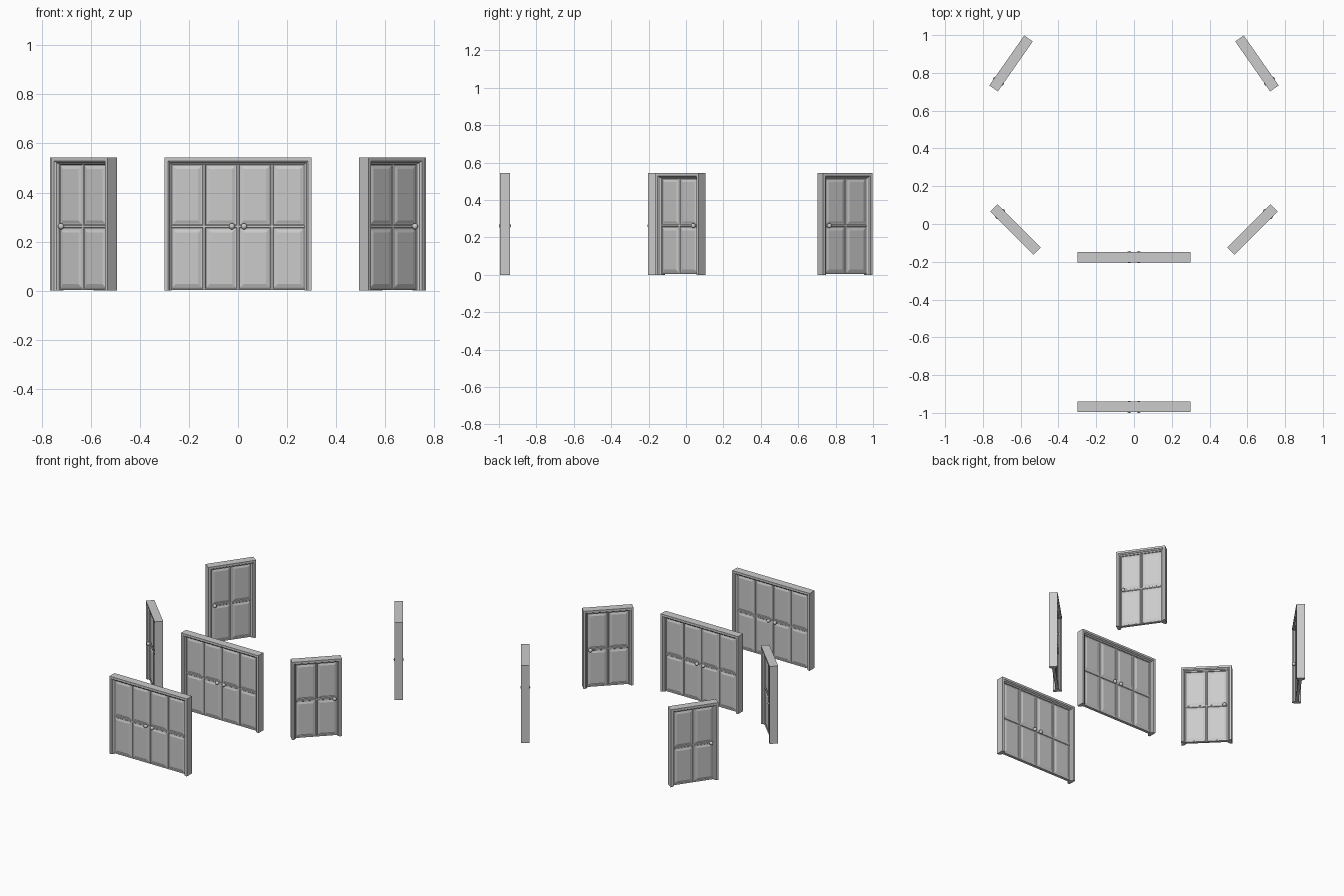
import bpy, bmesh, math
from mathutils import Matrix

if "Cube" in bpy.data.objects:
    bpy.data.objects.remove(bpy.data.objects["Cube"])

H = 0.543          # frame height
CASING = 0.023     # frame width outside the leaf
LEAF_W = 0.277
LEAF_B, LEAF_T = 0.003, 0.520
KNOB_Z = 0.262


def finish(bm, name, mat, smooth=False):
    bmesh.ops.recalc_face_normals(bm, faces=bm.faces)
    for f in bm.faces:
        f.smooth = smooth
    me = bpy.data.meshes.new(name)
    bm.to_mesh(me)
    bm.free()
    ob = bpy.data.objects.new(name, me)
    ob.matrix_world = mat
    bpy.context.collection.objects.link(ob)
    return ob


# Moulded frame: stepped (inset, depth) profile swept up, across and down with mitres
def frame(width, mat):
    half = [(0, 0.0275), (0.014, 0.0275), (0.017, 0.023),
            (0.021, 0.021), (0.024, 0.015), (0.028, 0.012)]
    prof = [(i, -d) for i, d in half] + [(i, d) for i, d in reversed(half)]
    bm = bmesh.new()
    w = width / 2
    rings = []
    for side, top in ((-1, False), (-1, True), (1, True), (1, False)):
        rings.append([bm.verts.new((side * (w - i), d, H - i if top else 0))
                      for i, d in prof])
    n = len(prof)
    for a, b in zip(rings, rings[1:]):
        for k in range(n):
            j = (k + 1) % n
            bm.faces.new((a[k], a[j], b[j], b[k]))
    bm.faces.new(rings[0])
    bm.faces.new(rings[-1])
    finish(bm, "door_frame", mat)


# Door leaf: slab split 2 x 2, each cell with a groove and raised panel on both sides
def leaf(cx, mat):
    bm = bmesh.new()
    bmesh.ops.create_grid(bm, x_segments=2, y_segments=2, size=0.5)
    h = LEAF_T - LEAF_B
    bm.transform(Matrix.Translation((cx, -0.010, LEAF_B + h / 2))
                 @ Matrix.Rotation(math.pi / 2, 4, 'X')
                 @ Matrix.Diagonal((LEAF_W, h, 1, 1)))
    ext = bmesh.ops.extrude_face_region(bm, geom=bm.faces[:], use_keep_orig=True)
    moved = [g for g in ext["geom"] if isinstance(g, bmesh.types.BMVert)]
    bmesh.ops.translate(bm, verts=moved, vec=(0, 0.020, 0))
    bmesh.ops.recalc_face_normals(bm, faces=bm.faces)
    bm.normal_update()
    panels = [f for f in bm.faces if abs(f.normal.y) > 0.9]
    for thick, depth in ((0.004, 0), (0.003, -0.004), (0.005, 0), (0.012, 0.004)):
        bmesh.ops.inset_individual(bm, faces=panels, thickness=thick, depth=depth,
                                   use_even_offset=True)
    finish(bm, "door_leaf", mat)


# Round knob with a short neck on each face of the leaf
def knobs(x, mat):
    for s in (-1, 1):
        bm = bmesh.new()
        bmesh.ops.create_uvsphere(
            bm, u_segments=16, v_segments=10, radius=0.0125,
            matrix=Matrix.Translation((x, s * 0.0195, KNOB_Z)))
        bmesh.ops.create_cone(
            bm, cap_ends=True, segments=12, radius1=0.006, radius2=0.006, depth=0.014,
            matrix=Matrix.Translation((x, s * 0.012, KNOB_Z))
            @ Matrix.Rotation(math.pi / 2, 4, 'X'))
        finish(bm, "door_knob", mat, True)


def place(x, y, deg):
    return Matrix.Translation((x, y, 0)) @ Matrix.Rotation(math.radians(deg), 4, 'Z')


# Two double doors on the centre line
for y in (-0.968, -0.175):
    m = place(0, y, 0)
    frame(2 * (LEAF_W + CASING), m)
    for s in (-1, 1):
        leaf(s * LEAF_W / 2, m)
        knobs(s * 0.025, m)

# Two pairs of mirrored single doors, knobs toward the outer ends
for s in (-1, 1):
    for x, y, deg in ((0.627, -0.029, 45), (0.651, 0.850, -55)):
        m = place(s * x, y, s * deg)
        frame(LEAF_W + 2 * CASING, m)
        leaf(0, m)
        knobs(s * 0.115, m)
